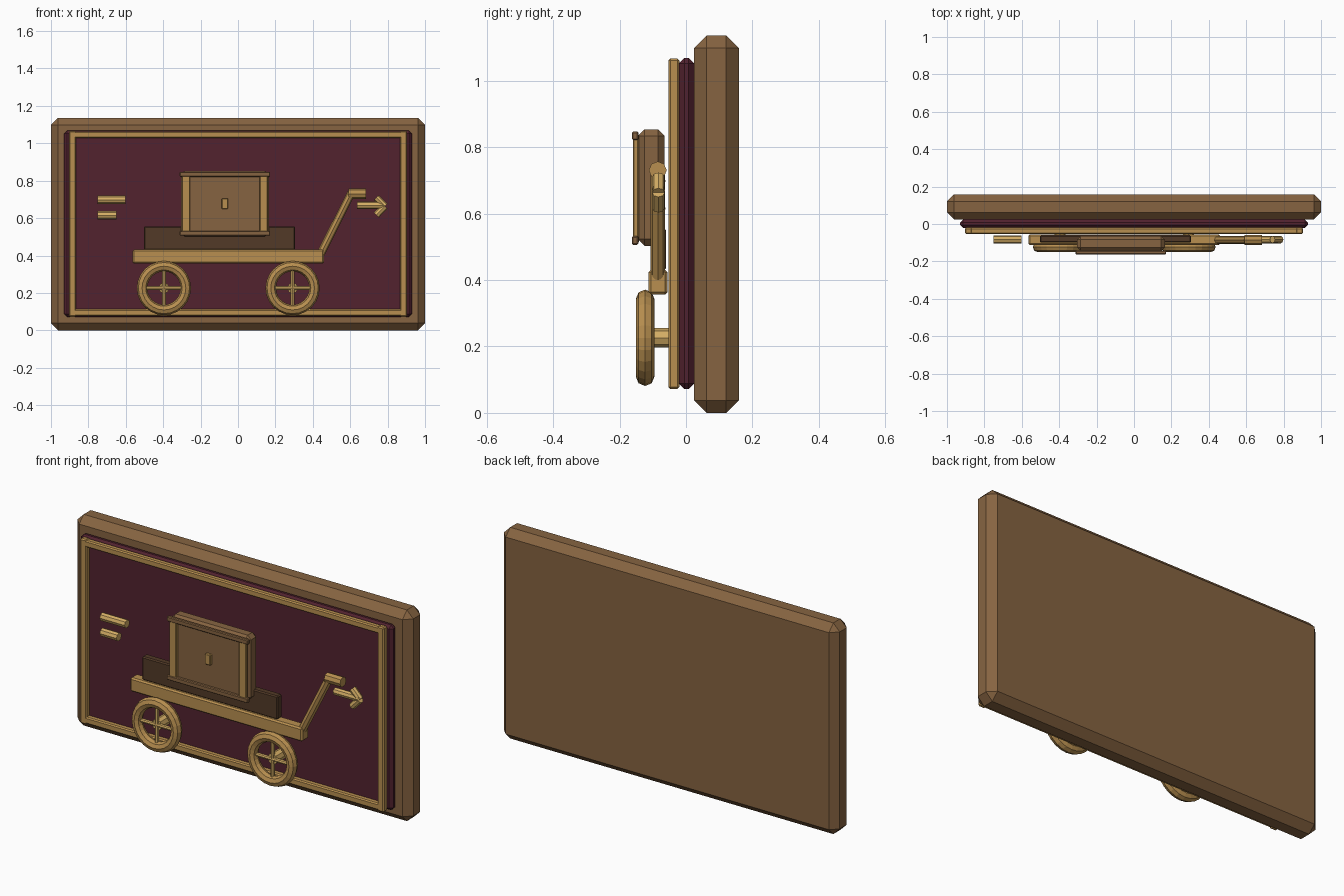
import bpy
from math import pi
from mathutils import Vector

cube = bpy.data.objects.get("Cube")
if cube:
    bpy.data.objects.remove(cube, do_unlink=True)


def material(name, r, g, b):
    m = bpy.data.materials.new(name)
    m.use_nodes = True
    m.diffuse_color = (r, g, b, 1)
    m.node_tree.nodes["Principled BSDF"].inputs["Base Color"].default_value = (r, g, b, 1)
    return m


WOOD = material("brown wood", 0.24, 0.127, 0.053)
DARK = material("dark wood", 0.085, 0.042, 0.02)
MAROON = material("maroon", 0.085, 0.016, 0.028)
GOLD = material("antique gold", 0.48, 0.275, 0.08)
BRIGHT = material("bright gold", 0.66, 0.42, 0.13)


def finish(name, mat):
    ob = bpy.context.object
    ob.name = name
    ob.data.materials.append(mat)
    return ob


def box(name, x, y, z, mat, bevel=0.0):
    """Box from (min, max) ranges with chamfered edges."""
    ranges = (x, y, z)
    bpy.ops.mesh.primitive_cube_add(size=1, location=[(a + b) / 2 for a, b in ranges])
    ob = finish(name, mat)
    size = Vector([b - a for a, b in ranges])
    for v in ob.data.vertices:
        v.co *= size
    if bevel:
        mod = ob.modifiers.new("chamfer", "BEVEL")
        mod.width = bevel
        mod.segments = 1
    return ob


def rod(name, start, end, radius, mat, sides=8):
    """Faceted rod between two points."""
    a, b = Vector(start), Vector(end)
    bpy.ops.mesh.primitive_cylinder_add(vertices=sides, radius=radius, depth=(b - a).length,
                                        location=(a + b) / 2)
    ob = finish(name, mat)
    ob.rotation_euler = (b - a).to_track_quat("Z", "Y").to_euler()
    return ob


# Backing board and inset panel
box("back_board", (-1, 1), (0.024, 0.159), (0, 1.136), WOOD, 0.038)
box("panel", (-0.93, 0.93), (-0.021, 0.024), (0.072, 1.068), MAROON, 0.016)

# Gold border
for side, x in (("left", 0.885), ("right", -0.885)):
    box(side + "_border", (x - 0.019, x + 0.019), (-0.053, -0.02), (0.072, 1.067), GOLD, 0.006)
for side, z in (("top", 1.045), ("bottom", 0.095)):
    box(side + "_border", (-0.9, 0.9), (-0.053, -0.02), (z - 0.018, z + 0.018), GOLD, 0.006)

# Wheels: rim, spokes, axle
WHEEL_Y, WHEEL_Z = -0.123, 0.226
for side, x in (("left", 0.292), ("right", -0.396)):
    bpy.ops.mesh.primitive_torus_add(major_segments=24, minor_segments=8, major_radius=0.117,
                                     minor_radius=0.028, location=(x, WHEEL_Y, WHEEL_Z),
                                     rotation=(pi / 2, 0, 0))
    finish(side + "_wheel_rim", GOLD)
    for label, dx, dz in (("level", 0.105, 0), ("upright", 0, 0.105)):
        rod(f"{side}_{label}_spoke", (x - dx, WHEEL_Y, WHEEL_Z - dz),
            (x + dx, WHEEL_Y, WHEEL_Z + dz), 0.011, BRIGHT)
    rod(side + "_axle", (x, -0.02, WHEEL_Z), (x, -0.125, WHEEL_Z), 0.029, BRIGHT)

# Cart deck and handle
box("cart_deck", (-0.565, 0.46), (-0.113, -0.055), (0.356, 0.431), GOLD, 0.008)
rod("handle_post", (0.443, -0.085, 0.41), (0.607, -0.085, 0.737), 0.022, GOLD)
rod("handle_grip", (0.59, -0.085, 0.73), (0.685, -0.085, 0.73), 0.027, GOLD)

# Cargo: low dark box and a large crate with trim
box("low_box", (-0.503, 0.305), (-0.1, -0.06), (0.43, 0.556), DARK, 0.006)
box("crate", (-0.305, 0.165), (-0.145, -0.064), (0.503, 0.853), WOOD, 0.02)
for side, x in (("left", 0.138), ("right", -0.278)):
    box(side + "_crate_post", (x - 0.022, x + 0.022), (-0.16, -0.142), (0.51, 0.84), GOLD, 0.004)
for side, z in (("top", 0.834), ("bottom", 0.519)):
    box(side + "_crate_trim", (-0.312, 0.172), (-0.163, -0.143), (z - 0.013, z + 0.013), WOOD, 0.004)
box("latch", (-0.087, -0.053), (-0.16, -0.14), (0.648, 0.706), GOLD, 0.004)

# Arrow and motion strokes
Y = -0.083
rod("arrow_shaft", (0.636, Y, 0.668), (0.785, Y, 0.668), 0.02, BRIGHT)
for label, dz in (("upper", 0.047), ("lower", -0.047)):
    rod(label + "_arrow_barb", (0.785, Y, 0.663), (0.74, Y, 0.663 + dz), 0.019, BRIGHT)
rod("upper_motion_stroke", (-0.75, Y, 0.698), (-0.602, Y, 0.698), 0.022, BRIGHT)
rod("lower_motion_stroke", (-0.75, Y, 0.615), (-0.65, Y, 0.615), 0.022, BRIGHT)
